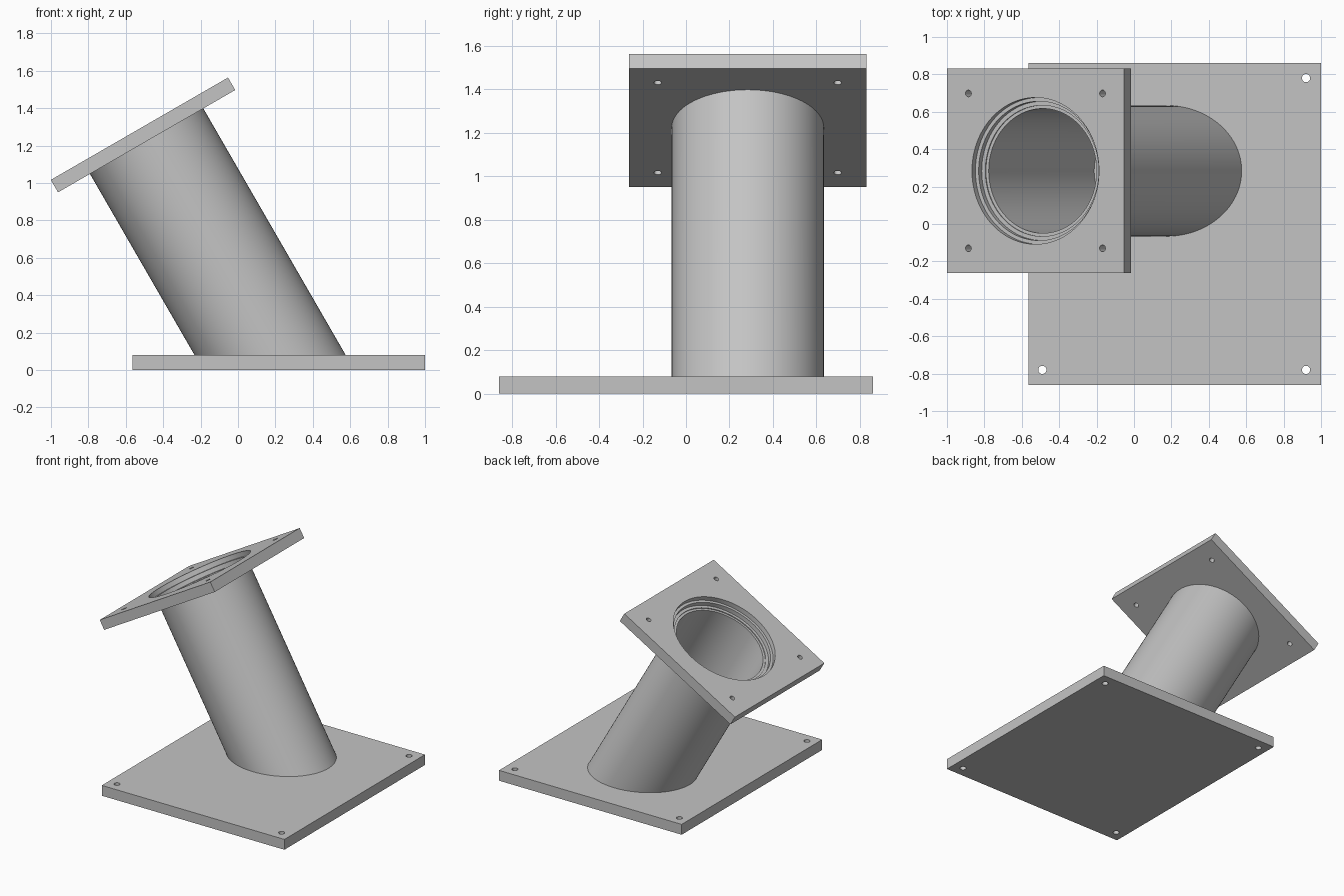
import bpy, bmesh, math
from mathutils import Matrix, Vector

cube = bpy.data.objects.get("Cube")
if cube:
    bpy.data.objects.remove(cube, do_unlink=True)

grey = bpy.data.materials.new("plain grey")
grey.use_nodes = True
colour = (0.55, 0.55, 0.55, 1)
grey.diffuse_color = colour
grey.node_tree.nodes["Principled BSDF"].inputs["Base Color"].default_value = colour

SEG = 96
BASE_T, TOP_T = 0.08, 0.077
# Frame of the tilted flange: origin at the centre of its upper face
flange = Matrix.Translation((-0.527, 0.284, 1.29)) @ Matrix.Rotation(math.radians(-30), 4, 'Y')


def make(name, bm, matrix=None):
    bmesh.ops.recalc_face_normals(bm, faces=bm.faces)
    mesh = bpy.data.meshes.new(name)
    bm.to_mesh(mesh)
    bm.free()
    ob = bpy.data.objects.new(name, mesh)
    bpy.context.collection.objects.link(ob)
    mesh.materials.append(grey)
    if matrix:
        mesh.transform(matrix)
    return ob


def box(bm, size, centre):
    bmesh.ops.create_cube(bm, size=1, matrix=Matrix.Translation(centre) @ Matrix.Diagonal((*size, 1)))


def ring(bm, r, z):
    return [bm.verts.new((r * math.cos(a), r * math.sin(a), z))
            for a in (2 * math.pi * i / SEG for i in range(SEG))]


def bridge(bm, a, b):
    for i in range(SEG):
        j = (i + 1) % SEG
        bm.faces.new((a[i], a[j], b[j], b[i]))


def add_pins(bm, xs, ys, r):
    for x in xs:
        for y in ys:
            bmesh.ops.create_cone(bm, cap_ends=True, segments=24, radius1=r, radius2=r,
                                  depth=0.4, matrix=Matrix.Translation((x, y, 0)))


def cut(ob, cutter):
    cutter.hide_render = True
    mod = ob.modifiers.new("holes", 'BOOLEAN')
    mod.operation, mod.solver, mod.object = 'DIFFERENCE', 'EXACT', cutter
    bpy.context.view_layer.update()
    ob.data = bpy.data.meshes.new_from_object(
        ob.evaluated_get(bpy.context.evaluated_depsgraph_get()))
    ob.modifiers.clear()
    bpy.data.objects.remove(cutter, do_unlink=True)


def smooth(ob):
    bpy.ops.object.select_all(action='DESELECT')
    ob.select_set(True)
    bpy.context.view_layer.objects.active = ob
    bpy.ops.object.shade_smooth_by_angle(angle=math.radians(30))


# Base plate with four corner bolt holes
bm = bmesh.new()
box(bm, (1.565, 1.72, BASE_T), (0.2175, 0, BASE_T / 2))
base = make("base_plate", bm)
bm = bmesh.new()
add_pins(bm, (-0.49, 0.92), (-0.78, 0.78), 0.022)
cut(base, make("base_cutter", bm))

# Tilted top flange: bolt holes and a stepped central opening
bm = bmesh.new()
box(bm, (1.094, 1.094, TOP_T), (0, 0, -TOP_T / 2))
top = make("top_flange", bm, flange)
bm = bmesh.new()
add_pins(bm, (-0.414, 0.414), (-0.414, 0.414), 0.018)
steps = [(0.392, 0.1), (0.392, -0.037), (0.372, -0.037), (0.372, -0.07), (0.35, -0.07), (0.35, -0.2)]
rings = [ring(bm, r, z) for r, z in steps]
for a, b in zip(rings, rings[1:]):
    bridge(bm, a, b)
bm.faces.new(rings[0])
bm.faces.new(rings[-1])
cut(top, make("flange_cutter", bm, flange))

# Hollow slanted tube, its foot mitred onto the base plate
bm = bmesh.new()
levels = [ring(bm, r, z) for r, z in ((0.35, -1), (0.35, -TOP_T), (0.333, -TOP_T), (0.333, -1))]
for i in range(4):
    bridge(bm, levels[i], levels[(i + 1) % 4])
bm.transform(flange)
axis = flange.to_3x3() @ Vector((0, 0, 1))
for v in levels[0] + levels[3]:
    v.co += axis * ((BASE_T - v.co.z) / axis.z)
tube = make("slanted_tube", bm)

for ob in (base, top, tube):
    smooth(ob)
